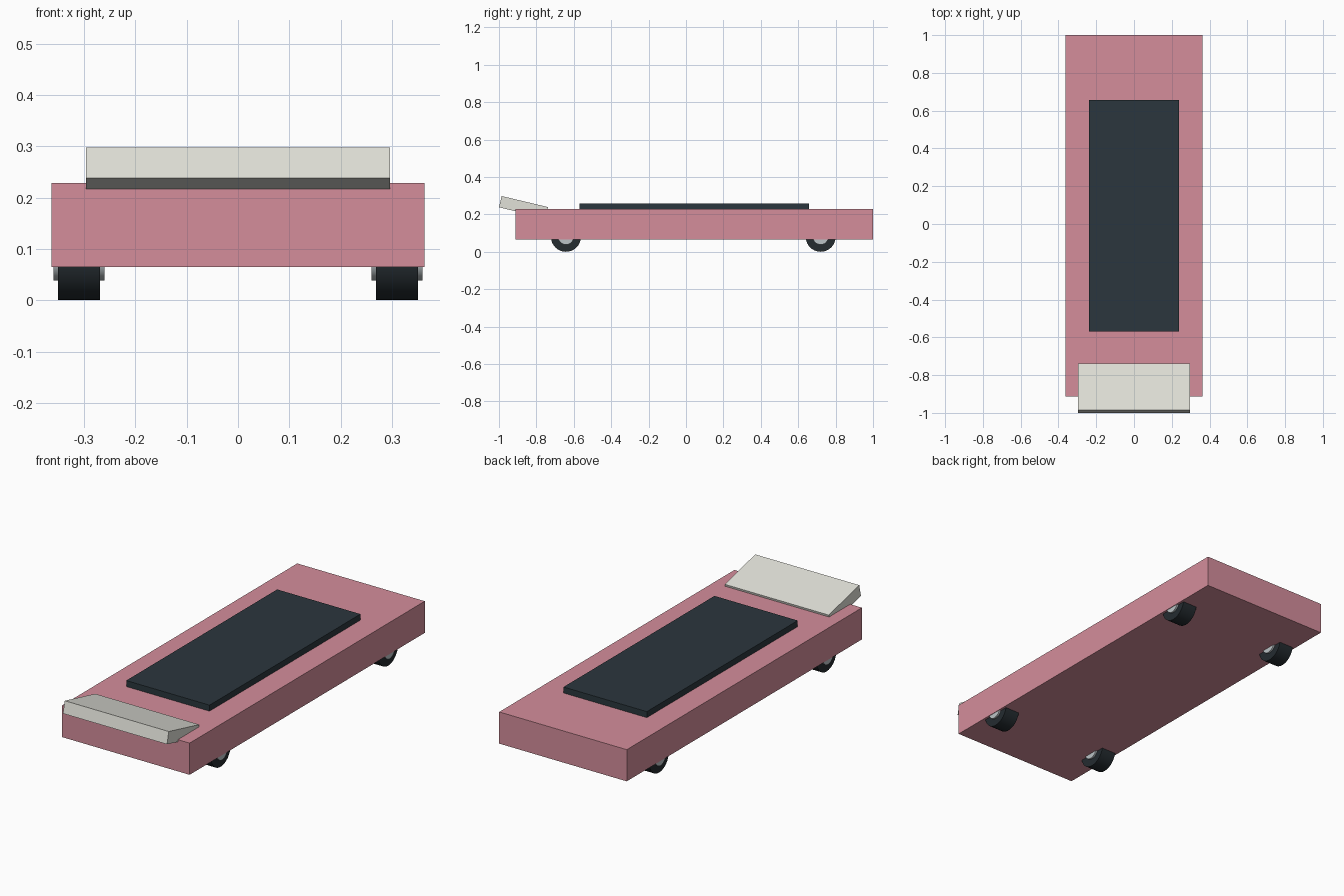
import bpy
from math import radians, sin, cos, pi
from mathutils import Vector

if "Cube" in bpy.data.objects:
    bpy.data.objects.remove(bpy.data.objects["Cube"])


def material(name, rgb):
    mat = bpy.data.materials.new(name)
    mat.diffuse_color = (*rgb, 1)
    mat.use_nodes = True
    mat.node_tree.nodes["Principled BSDF"].inputs["Base Color"].default_value = mat.diffuse_color
    return mat


PINK = material("pink_paint", (0.66, 0.27, 0.33))
DARK = material("dark_glass", (0.024, 0.037, 0.047))
CREAM = material("cream", (0.75, 0.75, 0.69))
RUBBER = material("rubber", (0.018, 0.025, 0.03))
METAL = material("metal", (0.5, 0.55, 0.57))


def box(name, lo, hi, mat):
    lo, hi = Vector(lo), Vector(hi)
    bpy.ops.mesh.primitive_cube_add(size=1, location=(lo + hi) / 2)
    ob = bpy.context.object
    ob.name = name
    ob.scale = hi - lo
    bpy.ops.object.transform_apply(location=False, rotation=False, scale=True)
    ob.data.materials.append(mat)
    return ob


def cylinder(name, loc, radius, width, mat):
    bpy.ops.mesh.primitive_cylinder_add(vertices=32, radius=radius, depth=width,
                                        location=loc, rotation=(0, pi / 2, 0))
    ob = bpy.context.object
    ob.name = name
    ob.data.materials.append(mat)
    bpy.ops.object.shade_smooth_by_angle(angle=radians(35))
    return ob


# Body slab and raised dark panel
box("body", (-0.363, -0.912, 0.065), (0.363, 1.0, 0.228), PINK)
box("top_panel", (-0.237, -0.57, 0.215), (0.237, 0.657, 0.259), DARK)

# Tilted plate at the front, its far edge sunk into the body
tilt, length, thick = radians(13.4), 0.255, 0.062
plate = box("tilted_plate", (-0.296, -length / 2, -thick / 2),
            (0.296, length / 2, thick / 2), CREAM)
plate.rotation_euler.x = -tilt
plate.location = (0, -1.0 + length / 2 * cos(tilt) + thick / 2 * sin(tilt),
                  0.298 - length / 2 * sin(tilt) - thick / 2 * cos(tilt))

# Four wheels with hubs showing on both sides
for end, y in (("front", -0.642), ("rear", 0.72)):
    for side, x in (("left", -0.31), ("right", 0.31)):
        cylinder(f"{end}_{side}_tyre", (x, y, 0.08), 0.08, 0.082, RUBBER)
        cylinder(f"{end}_{side}_hub", (x, y, 0.08), 0.042, 0.1, METAL)
